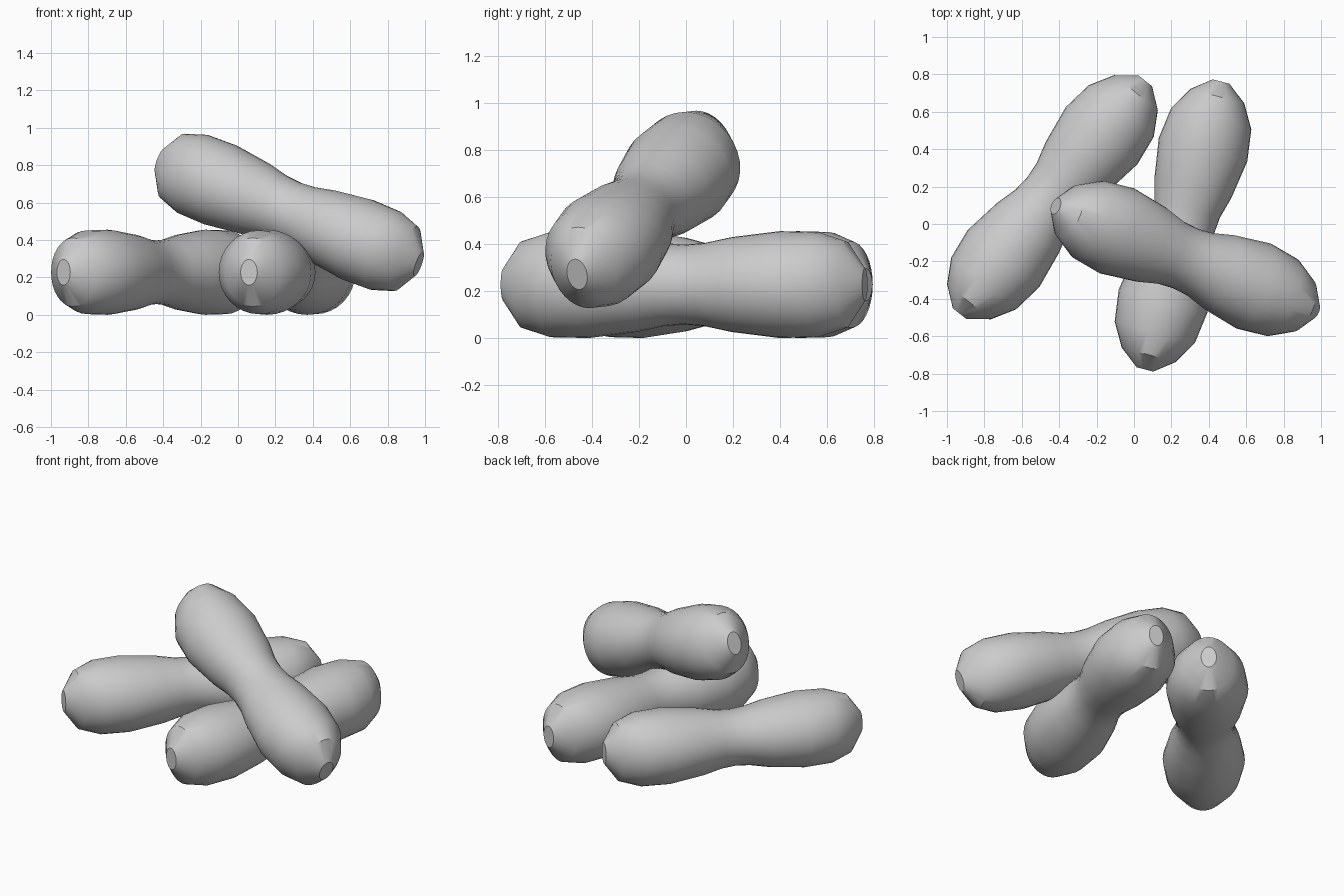
import bpy, bmesh
from math import sin, cos, pi, radians
from mathutils import Matrix

if "Cube" in bpy.data.objects:
    bpy.data.objects.remove(bpy.data.objects["Cube"])

# half profile of a peanut: (distance along axis, half width, half height)
HALF = [(0.09, 0.180, 0.177), (0.21, 0.213, 0.202), (0.42, 0.245, 0.2275),
        (0.59, 0.222, 0.224), (0.715, 0.150, 0.184), (0.796, 0.046, 0.069)]
PROFILE = [(-t, w, h) for t, w, h in reversed(HALF)] + [(0, 0.172, 0.170)] + HALF
SIDES = 32


def peanut(name, centre, yaw, pitch=0):
    bm = bmesh.new()
    rings = []
    for t, w, h in PROFILE:
        rings.append([bm.verts.new((t, w * cos(2 * pi * i / SIDES), h * sin(2 * pi * i / SIDES)))
                      for i in range(SIDES)])
    # skin between neighbouring rings
    for a, b in zip(rings, rings[1:]):
        for i in range(SIDES):
            j = (i + 1) % SIDES
            bm.faces.new((a[i], a[j], b[j], b[i]))
    # flat end caps
    bm.faces.new(rings[0])
    bm.faces.new(rings[-1])
    bmesh.ops.recalc_face_normals(bm, faces=bm.faces)
    mesh = bpy.data.meshes.new(name)
    bm.to_mesh(mesh)
    bm.free()
    ob = bpy.data.objects.new(name, mesh)
    bpy.context.collection.objects.link(ob)
    ob.matrix_world = (Matrix.Translation(centre) @ Matrix.Rotation(radians(yaw), 4, 'Z')
                       @ Matrix.Rotation(radians(pitch), 4, 'Y'))
    bpy.ops.object.select_all(action='DESELECT')
    ob.select_set(True)
    bpy.context.view_layer.objects.active = ob
    bpy.ops.object.shade_smooth_by_angle(angle=radians(34))
    return ob


# two peanuts lying flat, one leaning across them
peanut("left_peanut", (-0.436, 0.143, 0.2275), 51.4)
peanut("right_peanut", (0.262, -0.008, 0.2275), 75.2)
peanut("top_peanut", (0.274, -0.184, 0.5475), -22.0, 20.3)
